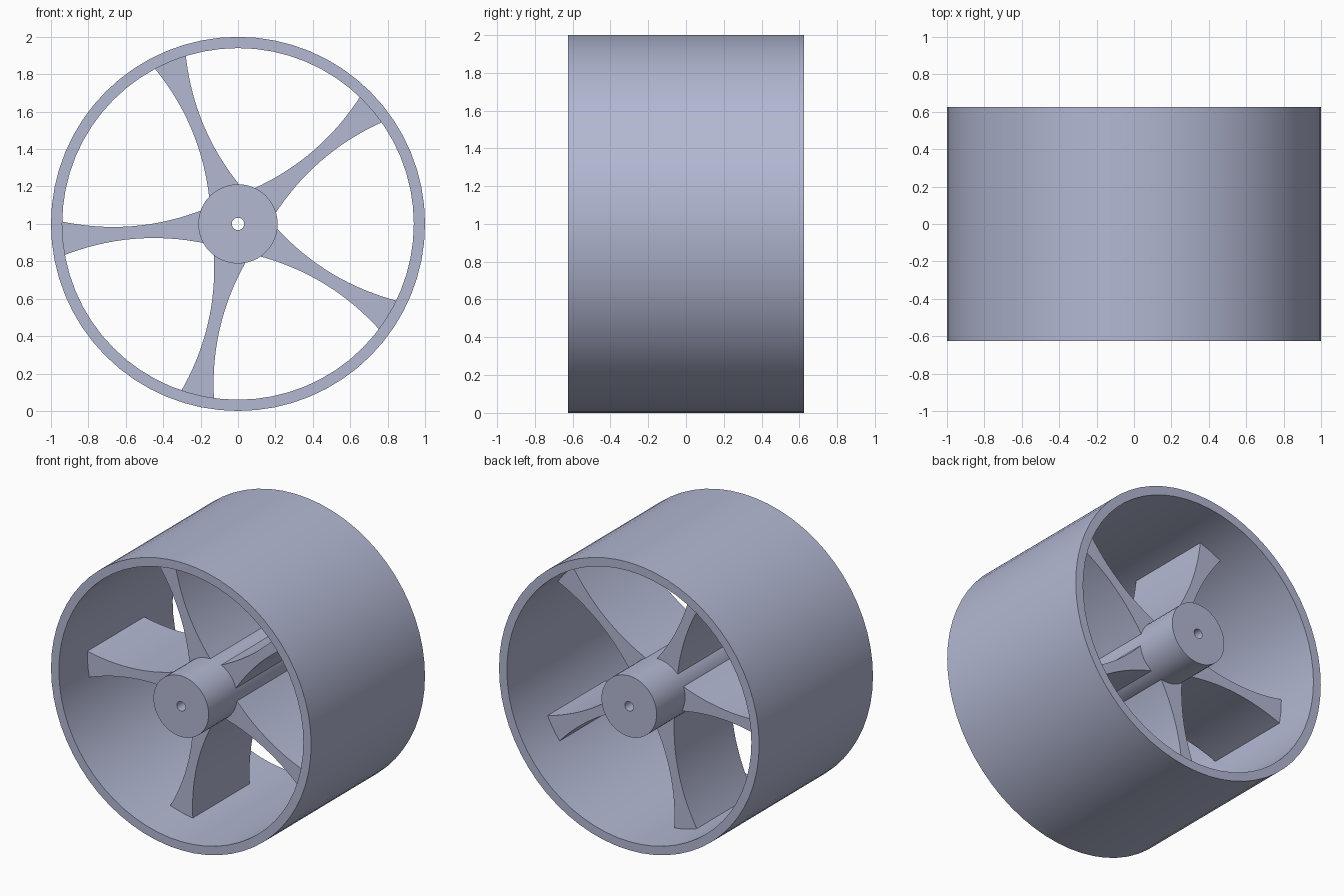
import bpy, bmesh, math
from mathutils import Matrix

if "Cube" in bpy.data.objects:
    bpy.data.objects.remove(bpy.data.objects["Cube"], do_unlink=True)

CENTRE_Z = 1.0
HALF_WIDTH = 0.625
SPOKE_HALF = 0.3125

mat = bpy.data.materials.new("lavender grey")
mat.use_nodes = True
colour = (0.45, 0.48, 0.65, 1.0)
mat.diffuse_color = colour
mat.node_tree.nodes["Principled BSDF"].inputs["Base Color"].default_value = colour


def finish(bm, name):
    """Turn a bmesh into a smooth-shaded object with crisp edges."""
    bmesh.ops.recalc_face_normals(bm, faces=bm.faces)
    mesh = bpy.data.meshes.new(name)
    bm.to_mesh(mesh)
    bm.free()
    mesh.materials.append(mat)
    obj = bpy.data.objects.new(name, mesh)
    obj.location.z = CENTRE_Z
    bpy.context.collection.objects.link(obj)
    bpy.ops.object.select_all(action='DESELECT')
    obj.select_set(True)
    bpy.context.view_layer.objects.active = obj
    bpy.ops.object.shade_smooth_by_angle(angle=math.radians(30))
    return obj


def tube(name, outer, inner, half, segments):
    """Hollow cylinder along y, spun from a rectangular section."""
    bm = bmesh.new()
    section = [(outer, -half), (outer, half), (inner, half), (inner, -half)]
    verts = [bm.verts.new((r, y, 0)) for r, y in section]
    edges = [bm.edges.new((verts[i], verts[(i + 1) % 4])) for i in range(4)]
    bmesh.ops.spin(bm, geom=verts + edges, cent=(0, 0, 0), axis=(0, 1, 0),
                   angle=math.tau, steps=segments, use_duplicate=False)
    bmesh.ops.remove_doubles(bm, verts=bm.verts, dist=1e-4)
    return finish(bm, name)


def spoke(name, angle):
    """Waisted blade, wide at the hub and rim, extruded along y."""
    bm = bmesh.new()
    steps = 16
    radii = [0.18 + (0.955 - 0.18) * i / steps for i in range(steps + 1)]
    edge = [(r, 0.034 + 0.39 * (r - 0.56) ** 2) for r in radii]
    outline = edge + [(r, -h) for r, h in reversed(edge)]
    face = bm.faces.new([bm.verts.new((r, -SPOKE_HALF, h)) for r, h in outline])
    out = bmesh.ops.extrude_face_region(bm, geom=[face], use_keep_orig=True)
    moved = [v for v in out["geom"] if isinstance(v, bmesh.types.BMVert)]
    bmesh.ops.translate(bm, verts=moved, vec=(0, 2 * SPOKE_HALF, 0))
    bmesh.ops.rotate(bm, verts=bm.verts, cent=(0, 0, 0),
                     matrix=Matrix.Rotation(-angle, 3, 'Y'))
    return finish(bm, name)


# Outer rim and bored hub
tube("rim", 1.0, 0.94, HALF_WIDTH, 64)
tube("hub", 0.212, 0.033, HALF_WIDTH, 48)

# Five evenly spaced spokes
for i in range(5):
    spoke(f"spoke_{i + 1}", math.radians(40.7 + 72 * i))
